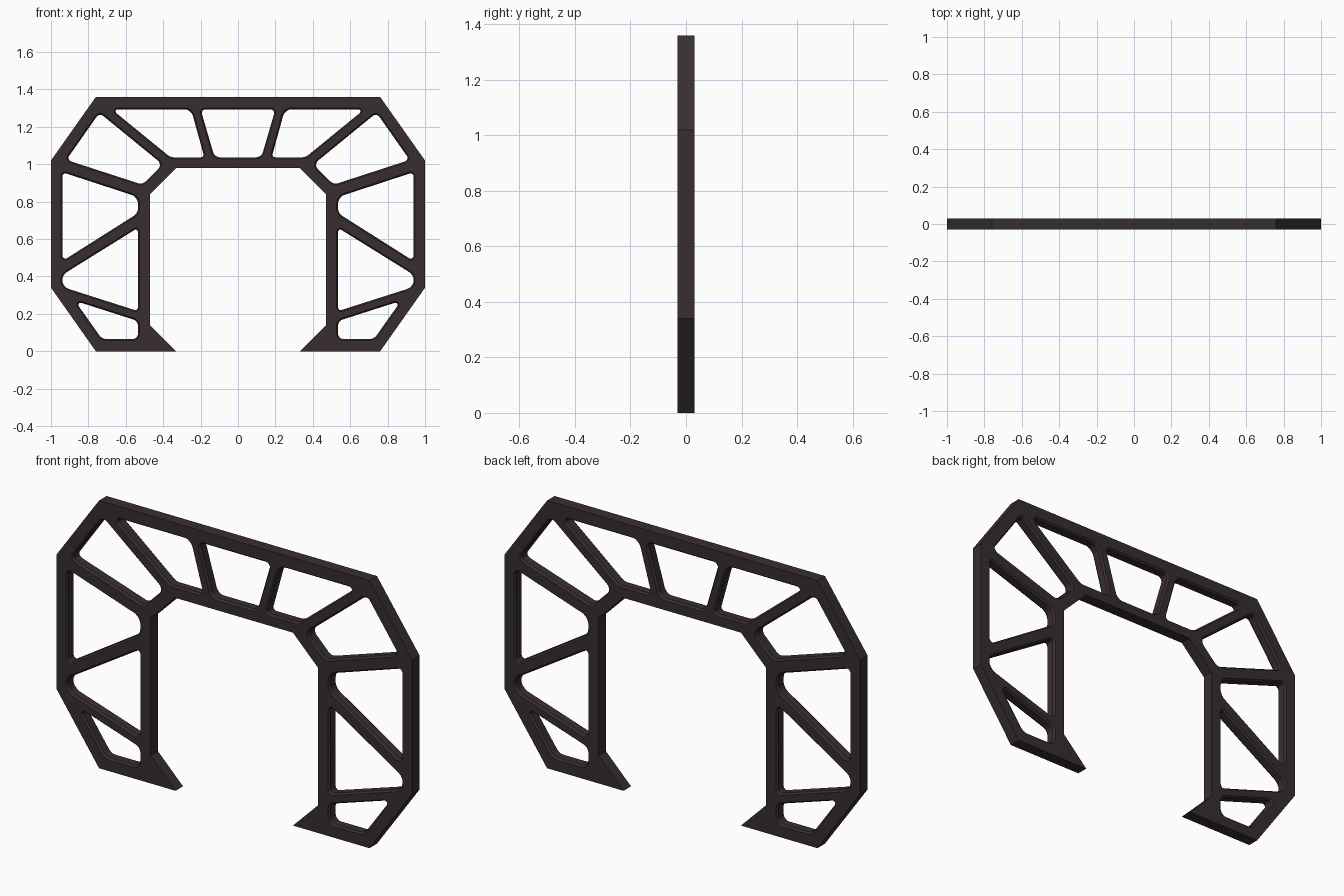
import bpy, bmesh, math
from mathutils import Vector

if "Cube" in bpy.data.objects:
    bpy.data.objects.remove(bpy.data.objects["Cube"])

HALF = 0.03      # half of the plate thickness
CH_D = 0.01      # chamfer depth at the hole rims
CH_W = 0.008     # chamfer width at the hole rims

# Right half of the outline, from the top round to the foot and up the inside
half_outline = [(0.76, 1.36), (1, 1.02), (1, 0.34), (0.76, 0), (0.33, 0),
                (0.47, 0.14), (0.47, 0.84), (0.33, 0.98)]
outline = half_outline + [(-x, z) for x, z in reversed(half_outline)]

# Right-hand holes: corner x, z, radius
side_holes = [
    [(0.535, 0.065, .03), (0.727, 0.065, .05), (0.872, 0.27, .012), (0.535, 0.162, .035)],
    [(0.535, 0.215, .015), (1.008, 0.366, .05), (0.535, 0.66, .012)],
    [(0.938, 0.957, .015), (0.938, 0.483, .015), (0.535, 0.738, .05), (0.535, 0.825, .05)],
    [(0.741, 1.275, .025), (0.918, 1.023, .02), (0.511, 0.891, .04), (0.403, 0.999, .03)],
    [(0.676, 1.294, .012), (0.251, 1.294, .05), (0.18, 1.037, .015), (0.361, 1.037, .06)],
]
centre_hole = [(0.2, 1.294, .02), (0.125, 1.037, .04), (-0.125, 1.037, .04), (-0.2, 1.294, .02)]


def rounded(corners, grow, seg=6):
    """Convex polygon with rounded corners, grown outward by an amount."""
    pts, n = [], len(corners)
    for i, (x, z, r) in enumerate(corners):
        p = Vector((x, z))
        a = (Vector(corners[i - 1][:2]) - p).normalized()
        b = (Vector(corners[(i + 1) % n][:2]) - p).normalized()
        half = a.angle(b) / 2
        c = p + (a + b).normalized() * (r / math.sin(half))
        t = r / math.tan(half)
        d1, d2 = p + a * t - c, p + b * t - c
        a1 = math.atan2(d1.y, d1.x)
        turn = (math.atan2(d2.y, d2.x) - a1 + math.pi) % (2 * math.pi) - math.pi
        for k in range(seg + 1):
            ang = a1 + turn * k / seg
            pts.append((c.x + (r + grow) * math.cos(ang), c.y + (r + grow) * math.sin(ang)))
    return pts


bm = bmesh.new()
front_edges, back_edges = [], []


def walls(layers):
    """Join loops of (points, y) into a wall; keep its end loops for the caps."""
    rings = [[bm.verts.new((x, y, z)) for x, z in pts] for pts, y in layers]
    n = len(rings[0])
    for r0, r1 in zip(rings, rings[1:]):
        for i in range(n):
            j = (i + 1) % n
            bm.faces.new((r0[i], r0[j], r1[j], r1[i]))
    for ring, store in ((rings[0], front_edges), (rings[-1], back_edges)):
        store.extend(bm.edges.get((ring[i], ring[(i + 1) % n])) for i in range(n))


# Outer rim
walls([(outline, -HALF), (outline, HALF)])

# Chamfered holes, mirrored left and right
holes = [[(s * x, z, r) for x, z, r in h] for h in side_holes for s in (1, -1)]
for h in holes + [centre_hole]:
    throat, mouth = rounded(h, 0), rounded(h, CH_W)
    walls([(mouth, -HALF), (throat, -HALF + CH_D), (throat, HALF - CH_D), (mouth, HALF)])

# Front and back faces
for edges, y in ((front_edges, -1), (back_edges, 1)):
    bmesh.ops.triangle_fill(bm, use_beauty=True, use_dissolve=False,
                            edges=edges, normal=(0, y, 0))
bmesh.ops.recalc_face_normals(bm, faces=bm.faces[:])

mesh = bpy.data.meshes.new("truss_arch")
bm.to_mesh(mesh)
bm.free()
arch = bpy.data.objects.new("truss_arch", mesh)
bpy.context.collection.objects.link(arch)

mat = bpy.data.materials.new("dark brown metal")
mat.diffuse_color = (0.040, 0.027, 0.029, 1)
mat.use_nodes = True
mat.node_tree.nodes["Principled BSDF"].inputs["Base Color"].default_value = mat.diffuse_color
mesh.materials.append(mat)

bpy.context.view_layer.objects.active = arch
arch.select_set(True)
bpy.ops.object.shade_smooth_by_angle(angle=math.radians(30))
